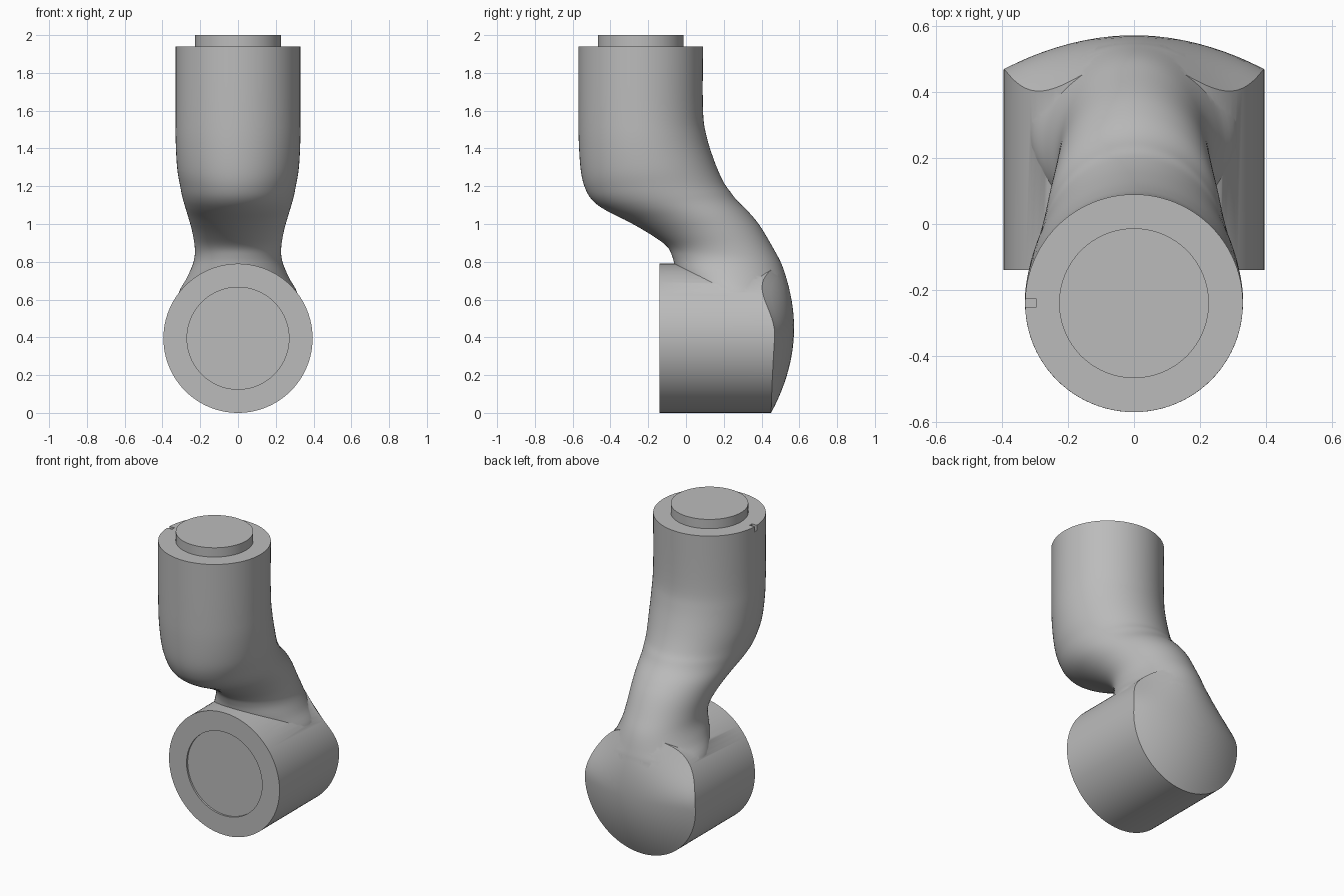
import bpy, bmesh, math
from mathutils import Vector

if "Cube" in bpy.data.objects:
    bpy.data.objects.remove(bpy.data.objects["Cube"])

SEG = 96

grey = bpy.data.materials.new("warm_grey_metal")
grey.diffuse_color = (0.5, 0.5, 0.5, 1)
grey.use_nodes = True
grey.node_tree.nodes["Principled BSDF"].inputs["Base Color"].default_value = grey.diffuse_color


def skin(name, rings):
    """Bridge closed rings of points; one-point rings become tips."""
    bm = bmesh.new()
    loops = [[bm.verts.new(p) for p in ring] for ring in rings]
    for a, b in zip(loops, loops[1:]):
        for i in range(SEG):
            j = (i + 1) % SEG
            if len(a) == 1:
                bm.faces.new((a[0], b[i], b[j]))
            elif len(b) == 1:
                bm.faces.new((a[i], a[j], b[0]))
            else:
                bm.faces.new((a[i], a[j], b[j], b[i]))
    for end in (loops[0], loops[-1]):
        if len(end) > 1:
            bm.faces.new(end)
    bmesh.ops.recalc_face_normals(bm, faces=bm.faces)
    mesh = bpy.data.meshes.new(name)
    bm.to_mesh(mesh)
    bm.free()
    mesh.materials.append(grey)
    obj = bpy.data.objects.new(name, mesh)
    bpy.context.collection.objects.link(obj)
    return obj


def combine(obj, other, operation):
    """Apply a boolean and remove the helper."""
    mod = obj.modifiers.new(operation.lower(), 'BOOLEAN')
    mod.operation = operation
    mod.solver = 'EXACT'
    mod.object = other
    bpy.context.view_layer.objects.active = obj
    bpy.ops.object.modifier_apply(modifier=mod.name)
    bpy.data.objects.remove(other)


def smooth(obj):
    bpy.ops.object.select_all(action='DESELECT')
    obj.select_set(True)
    bpy.context.view_layer.objects.active = obj
    bpy.ops.object.shade_smooth_by_angle(angle=math.radians(35))


def spline(rows, steps):
    """Smooth interpolation through rows of numbers."""
    out = []
    for i in range(len(rows) - 1):
        p0, p1 = rows[max(i - 1, 0)], rows[i]
        p2, p3 = rows[i + 1], rows[min(i + 2, len(rows) - 1)]
        for s in range(steps):
            t = s / steps
            out.append([0.5 * (2 * b + (c - a) * t + (2 * a - 5 * b + 4 * c - d) * t * t
                               + (3 * b - a - 3 * c + d) * t ** 3)
                        for a, b, c, d in zip(p0, p1, p2, p3)])
    out.append(list(rows[-1]))
    return out


ANGLES = [2 * math.pi * i / SEG for i in range(SEG)]

# Upper sleeve and curved neck: front y, z / back y, z / half width
sections = [
    (-.57, 1.94, .09, 1.94, .33),
    (-.57, 1.60, .09, 1.60, .33),
    (-.567, 1.42, .11, 1.46, .33),
    (-.555, 1.27, .155, 1.32, .322),
    (-.53, 1.18, .20, 1.22, .306),
    (-.49, 1.12, .235, 1.17, .295),
    (-.42, 1.07, .27, 1.125, .282),
    (-.30, 1.01, .335, 1.06, .263),
    (-.18, .94, .395, .985, .243),
    (-.10, .88, .46, .875, .229),
    (-.07, .82, .505, .79, .234),
    (-.05, .74, .535, .70, .268),
    (0, .62, .552, .62, .318),
    (0, .50, .55, .50, .30),
]
neck_rings = []
for fy, fz, by, bz, w in spline(sections, 5):
    mid = Vector((0, (fy + by) / 2, (fz + bz) / 2))
    half = Vector((0, (by - fy) / 2, (bz - fz) / 2))
    neck_rings.append([mid + half * math.cos(a) + Vector((w * math.sin(a), 0, 0))
                       for a in ANGLES])
neck = skin("neck", neck_rings)

# Lower joint housing: drum with recessed front and domed back
R, CZ = .395, .395


def ring(r, y):
    return [(r * math.sin(a), y, CZ + r * math.cos(a)) for a in ANGLES]


def dome(x, z):
    bend = .65 + 15 * max(0, z - .4) ** 2
    return .572 - .6 * (z - .45) ** 2 - bend * x * x


drum_rings = [ring(.27, -.128), ring(.27, -.14), ring(R, -.14)]
for k in range(10, 0, -1):
    drum_rings.append([(x, dome(x, z), z) for x, _, z in ring(R * k / 10, 0)])
drum_rings.append([(0, dome(0, CZ), CZ)])
link = skin("arm_link", drum_rings)
combine(link, neck, 'UNION')

# Small key slot in the rim of the sleeve
bpy.ops.mesh.primitive_cube_add(size=1, location=(-.325, -.24, 1.935))
slot = bpy.context.object
slot.name = "slot_cutter"
slot.hide_render = True
slot.scale = (.06, .024, .06)
bpy.context.view_layer.update()
combine(link, slot, 'DIFFERENCE')
link.data.materials.clear()
link.data.materials.append(grey)
for poly in link.data.polygons:
    poly.material_index = 0
smooth(link)

# Raised disc on top of the sleeve
boss = skin("top_boss", [[(.227 * math.sin(a), -.24 + .227 * math.cos(a), z) for a in ANGLES]
                         for z in (1.94, 2.0)])
smooth(boss)
